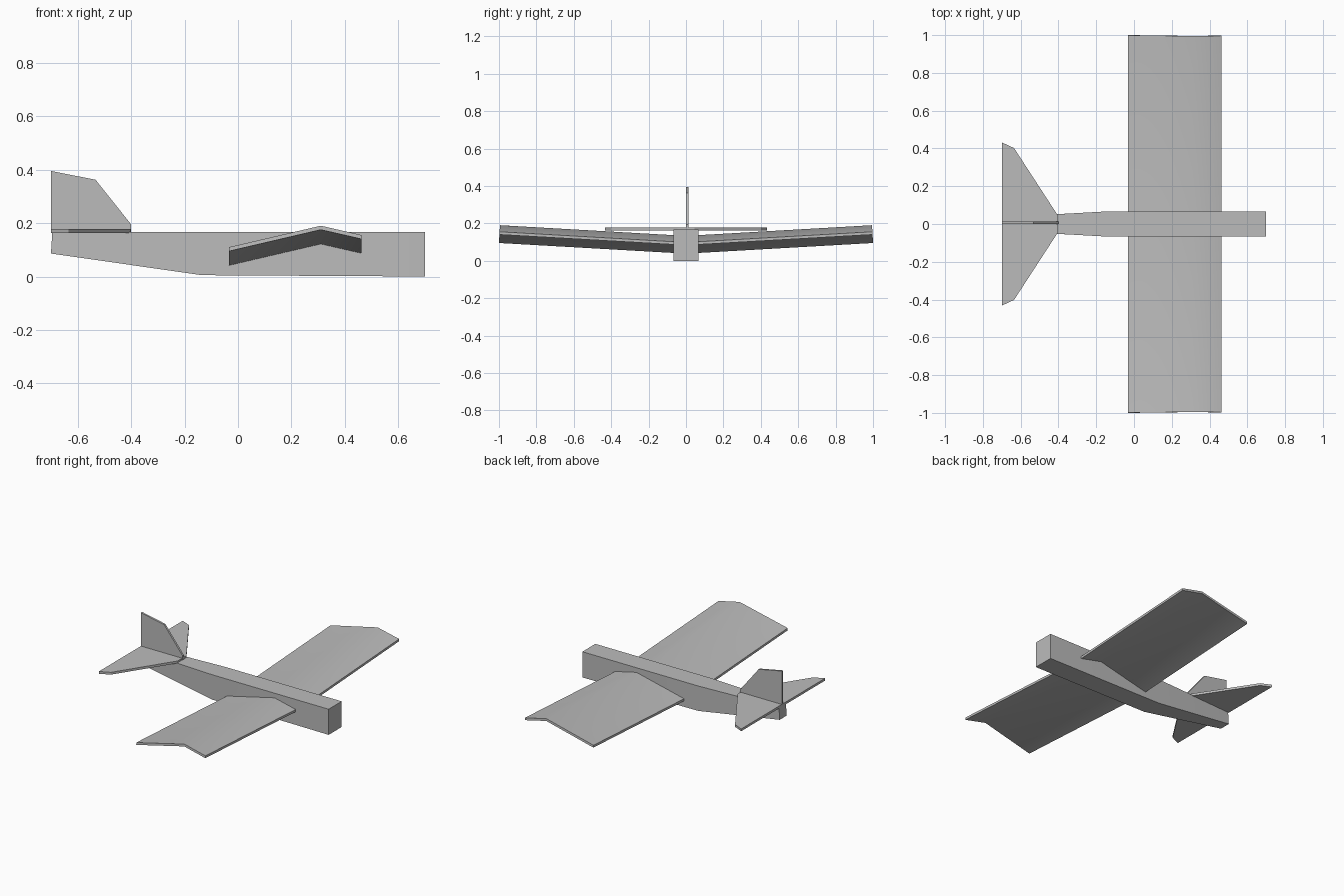
import bpy
import bmesh
import math
from mathutils import Vector

cube = bpy.data.objects.get("Cube")
if cube:
    bpy.data.objects.remove(cube, do_unlink=True)

# One plain material for the whole glider
grey = bpy.data.materials.new("plain_grey")
grey.use_nodes = True
COLOUR = (0.5, 0.5, 0.5, 1.0)
grey.diffuse_color = COLOUR
grey.node_tree.nodes["Principled BSDF"].inputs["Base Color"].default_value = COLOUR


def loft(name, sections):
    """Skin matching closed cross-sections and cap both ends."""
    bm = bmesh.new()
    rings = [[bm.verts.new(p) for p in ring] for ring in sections]
    for a, b in zip(rings, rings[1:]):
        for i in range(len(a)):
            j = (i + 1) % len(a)
            bm.faces.new((a[i], a[j], b[j], b[i]))
    bm.faces.new(rings[0])
    bm.faces.new(rings[-1])
    bmesh.ops.recalc_face_normals(bm, faces=bm.faces)
    mesh = bpy.data.meshes.new(name)
    bm.to_mesh(mesh)
    bm.free()
    mesh.materials.append(grey)
    obj = bpy.data.objects.new(name, mesh)
    bpy.context.collection.objects.link(obj)
    bpy.ops.object.select_all(action='DESELECT')
    obj.select_set(True)
    bpy.context.view_layer.objects.active = obj
    bpy.ops.object.shade_smooth_by_angle(angle=math.radians(30))
    return obj


def plate(name, outline, offset):
    """Flat plate: an outline extruded along an offset."""
    return loft(name, [outline, [Vector(p) + Vector(offset) for p in outline]])


# Fuselage: square nose, tapering boom behind the break
def box_section(x_low, x_top, half, low, top=0.167):
    return [(x_low, -half, low), (x_low, half, low),
            (x_top, half, top), (x_top, -half, top)]


loft("fuselage", [box_section(0.7, 0.7, 0.067, 0),
                  box_section(-0.135, -0.135, 0.067, 0.005),
                  box_section(-0.7, -0.695, 0.036, 0.086)])

# Wing: folded plate with a shallow upward V
RISE = 0.057
THICK = 0.015
fold = [(-0.033, 0.053), (0.31, 0.133), (0.463, 0.098)]
profile = fold + [(x, z - THICK) for x, z in reversed(fold)]


def wing_section(side):
    return [(x, side * (1 - RISE * (z - 0.04)), z + RISE * abs(side))
            for x, z in profile]


loft("wing", [wing_section(s) for s in (-1, 0, 1)])

# Horizontal stabiliser: mirrored swept outline
half_tail = [(-0.403, 0.045), (-0.635, 0.402), (-0.7, 0.432)]
tail = half_tail + [(x, -y) for x, y in reversed(half_tail)]
plate("stabiliser", [(x, y, 0.163) for x, y in tail], (0, 0, 0.015))

# Upright fin
fin = [(-0.4, 0.165), (-0.4, 0.195), (-0.533, 0.362), (-0.7, 0.395), (-0.7, 0.165)]
plate("fin", [(x, 0.001, z) for x, z in fin], (0, 0.013, 0))
